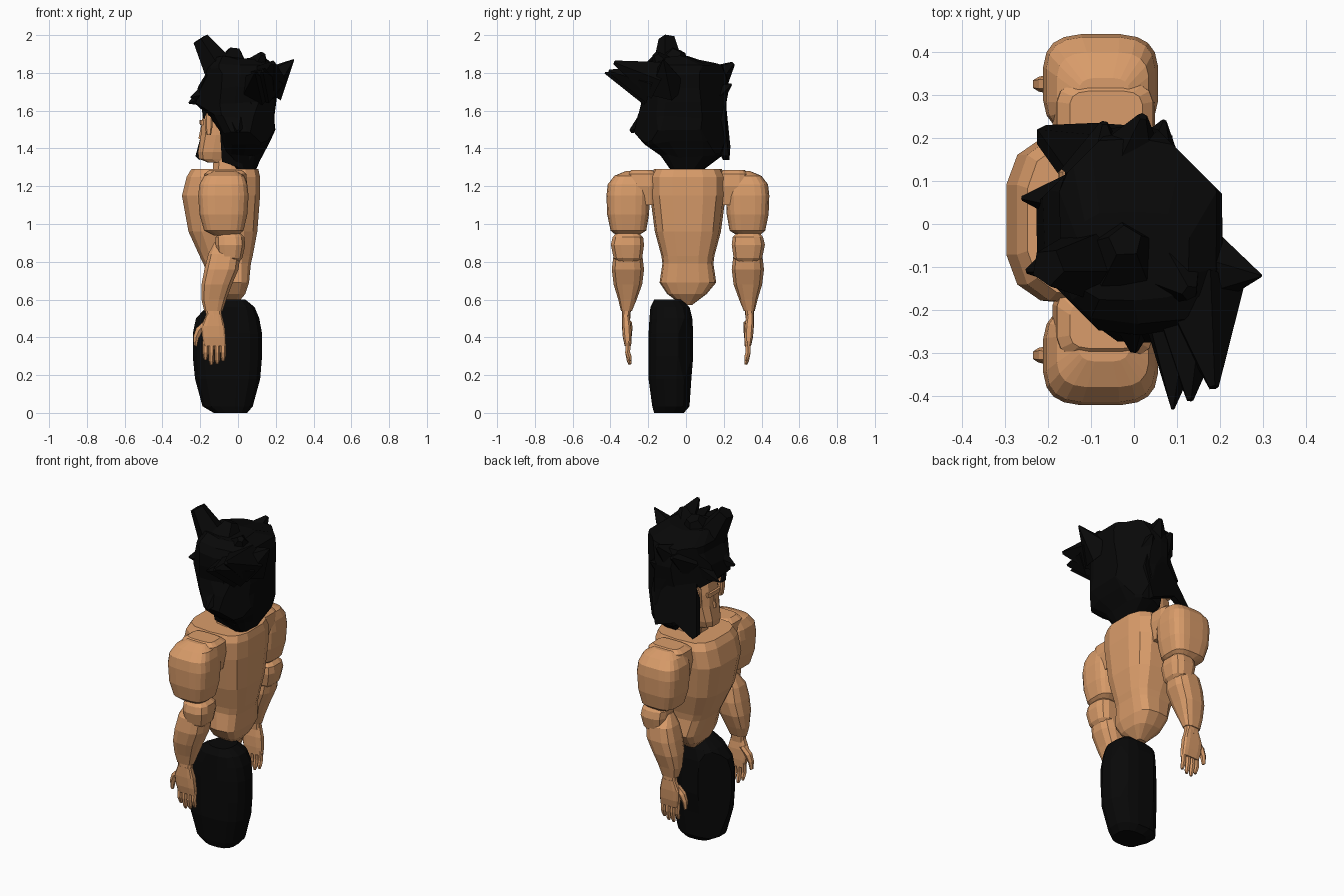
import bpy, bmesh, math, random
from mathutils import Vector

random.seed(4)
MID = 0.01  # the body is mirrored about this y


def material(name, col):
    m = bpy.data.materials.new(name)
    m.diffuse_color = (*col, 1)
    return m


SKIN = material("tan_skin", (0.70, 0.335, 0.145))
BLACK = material("soft_black", (0.0025, 0.0025, 0.0025))


def finish(bm, name, mat):
    bmesh.ops.recalc_face_normals(bm, faces=bm.faces)
    me = bpy.data.meshes.new(name)
    bm.to_mesh(me)
    bm.free()
    me.materials.append(mat)
    ob = bpy.data.objects.new(name, me)
    bpy.context.collection.objects.link(ob)
    return ob


def skin_rings(name, rings, mat):
    """Join rings of points with quads and close both ends."""
    bm = bmesh.new()
    vs = [[bm.verts.new(p) for p in r] for r in rings]
    n = len(vs[0])
    for a, b in zip(vs, vs[1:]):
        for i in range(n):
            j = (i + 1) % n
            bm.faces.new((a[i], a[j], b[j], b[i]))
    bm.faces.new(vs[0])
    bm.faces.new(vs[-1])
    return finish(bm, name, mat)


def loft(name, levels, mat, n=12, power=0.6, jitter=0.0):
    """Levels are (z, x0, x1, y0, y1); low power gives boxier sections."""
    rings = []
    for z, x0, x1, y0, y1 in levels:
        ring = []
        for i in range(n):
            t = 2 * math.pi * (i + 0.5) / n
            c, s = math.cos(t), math.sin(t)
            k = 1 + random.uniform(-jitter, jitter)
            ux = math.copysign(abs(c) ** power, c) * k
            uy = math.copysign(abs(s) ** power, s) * k
            ring.append(((x0 + x1) / 2 + ux * (x1 - x0) / 2,
                         (y0 + y1) / 2 + uy * (y1 - y0) / 2,
                         z + random.uniform(-jitter, jitter) * 0.3))
        rings.append(ring)
    return skin_rings(name, rings, mat)


def tube(name, path, mat, n=6):
    """Path holds (point, radius); sections face along the whole path."""
    axis = Vector(path[-1][0]) - Vector(path[0][0])
    q = axis.to_track_quat('Z', 'Y')
    return skin_rings(name, [[Vector(p) + q @ Vector((r * math.cos(2 * math.pi * i / n),
                      r * math.sin(2 * math.pi * i / n), 0)) for i in range(n)]
                      for p, r in path], mat)


def trim(ob, nx, ny, dist):
    """Cut away everything where nx*x + ny*y > dist and cap the cut."""
    bm = bmesh.new()
    bm.from_mesh(ob.data)
    bmesh.ops.bisect_plane(bm, geom=bm.verts[:] + bm.edges[:] + bm.faces[:],
                           plane_co=Vector((nx, ny, 0)) * dist / (nx * nx + ny * ny),
                           plane_no=(nx, ny, 0), clear_outer=True)
    bmesh.ops.holes_fill(bm, edges=[e for e in bm.edges if e.is_boundary])
    bmesh.ops.recalc_face_normals(bm, faces=bm.faces)
    bm.to_mesh(ob.data)
    bm.free()


# Torso, tapering to a pointed pelvis
loft("torso", [(0.57, -0.07, -0.01, -0.02, 0.03), (0.63, -0.13, 0.04, -0.10, 0.11),
               (0.69, -0.15, 0.06, -0.14, 0.16), (0.79, -0.185, 0.07, -0.125, 0.145),
               (0.83, -0.205, 0.08, -0.13, 0.15), (0.96, -0.265, 0.105, -0.165, 0.185),
               (1.15, -0.30, 0.12, -0.19, 0.21), (1.25, -0.275, 0.12, -0.19, 0.21),
               (1.29, -0.25, 0.11, -0.17, 0.19)], SKIN, 14, 0.6)

# Neck, head and facial features
loft("neck", [(1.24, -0.14, 0.06, -0.07, 0.09), (1.4, -0.13, 0.06, -0.06, 0.08)], SKIN, 10, 0.8)
loft("head", [(1.325, -0.16, 0.02, -0.05, 0.07), (1.345, -0.21, 0.05, -0.06, 0.08),
              (1.38, -0.215, 0.08, -0.075, 0.095), (1.47, -0.20, 0.1, -0.09, 0.11),
              (1.54, -0.195, 0.1, -0.09, 0.11), (1.63, -0.18, 0.09, -0.08, 0.10)], SKIN, 12, 0.6)
loft("brow", [(1.525, -0.203, -0.15, -0.05, 0.07), (1.55, -0.205, -0.15, -0.05, 0.07)], SKIN, 8, 0.4)
tube("nose", [((-0.188, MID, 1.52), 0.008), ((-0.198, MID, 1.45), 0.014)], SKIN)
for side, y in (("right", -0.11), ("left", 0.11)):
    loft(side + "_ear", [(z, -0.155 - w, -0.155 + w, y - 0.02, y + 0.02)
                         for z, w in ((1.47, 0.012), (1.52, 0.022), (1.57, 0.02), (1.6, 0.01))],
         SKIN, 8)


def arm_part(name, s, levels, **kw):
    """Levels give distances out from the body middle instead of y."""
    loft(name, [(z, x0, x1, *sorted((MID + s * a, MID + s * b)))
                for z, x0, x1, a, b in levels], SKIN, **kw)


# Both arms
for s, side in ((-1, "right_"), (1, "left_")):
    arm_part(side + "shoulder_joint", s, [
        (1.1, -0.17, 0.03, 0.16, 0.30), (1.2, -0.19, 0.05, 0.15, 0.32),
        (1.265, -0.18, 0.045, 0.155, 0.32), (1.287, -0.15, 0.02, 0.19, 0.30)], n=16, power=0.5)
    arm_part(side + "upper_arm", s, [
        (0.94, -0.13, 0.0, 0.26, 0.38), (0.965, -0.18, 0.03, 0.22, 0.41),
        (1.05, -0.205, 0.05, 0.205, 0.428), (1.15, -0.212, 0.057, 0.20, 0.432),
        (1.21, -0.205, 0.05, 0.20, 0.425), (1.255, -0.18, 0.035, 0.215, 0.39),
        (1.28, -0.13, -0.01, 0.23, 0.33)], n=20, power=0.58)
    arm_part(side + "elbow", s, [
        (0.79, -0.07, 0.0, 0.27, 0.36), (0.82, -0.11, 0.025, 0.24, 0.395),
        (0.89, -0.12, 0.04, 0.23, 0.41), (0.93, -0.12, 0.035, 0.235, 0.40),
        (0.955, -0.10, 0.01, 0.26, 0.38)], n=12, power=0.7)
    arm_part(side + "forearm", s, [
        (0.905, -0.125, -0.06, 0.27, 0.34), (0.84, -0.16, 0.015, 0.24, 0.395),
        (0.76, -0.18, 0.005, 0.23, 0.405), (0.68, -0.195, -0.03, 0.24, 0.395),
        (0.60, -0.195, -0.06, 0.27, 0.37), (0.54, -0.18, -0.08, 0.295, 0.355)], n=12, power=0.7)
    arm_part(side + "wrist", s, [
        (0.57, -0.175, -0.085, 0.30, 0.35), (0.50, -0.17, -0.085, 0.305, 0.35)], n=10)
    arm_part(side + "palm", s, [
        (0.52, -0.17, -0.085, 0.31, 0.35), (0.46, -0.195, -0.07, 0.30, 0.35),
        (0.40, -0.19, -0.065, 0.298, 0.345), (0.355, -0.18, -0.065, 0.30, 0.335)], n=12, power=0.5)
    y = MID + s * 0.315
    for i, end in enumerate((0.28, 0.255, 0.26, 0.275)):
        x = -0.172 + 0.031 * i
        tube(f"{side}finger_{i + 1}", [((x, y, 0.38), 0.016), ((x, y + s * 0.004, 0.32), 0.015),
             ((x, y - s * 0.004, end + 0.02), 0.014), ((x, y - s * 0.008, end), 0.008)], SKIN)
    tube(side + "thumb", [((-0.165, y, 0.48), 0.02), ((-0.205, y, 0.44), 0.021),
         ((-0.222, y, 0.40), 0.017), ((-0.226, y, 0.355), 0.01)], SKIN)

# Single rounded trouser leg, flattened on two corners
leg = loft("trouser_leg", [(0.0, -0.13, 0.05, -0.17, -0.01), (0.035, -0.19, 0.08, -0.18, 0.02),
                           (0.18, -0.23, 0.12, -0.20, 0.03), (0.30, -0.242, 0.13, -0.20, 0.04),
                           (0.42, -0.242, 0.13, -0.20, 0.04), (0.50, -0.225, 0.115, -0.195, 0.035),
                           (0.56, -0.17, 0.09, -0.19, 0.02), (0.60, -0.10, 0.04, -0.17, -0.02)],
           BLACK, 16, 0.75)
trim(leg, 1, 1, 0.085)
trim(leg, -1, 1, 0.145)

# Main mass of jagged hair, with its corners sliced flat
hair = loft("hair_mass", [(1.28, 0.0, 0.09, -0.07, 0.07), (1.36, -0.075, 0.13, -0.14, 0.19),
                          (1.43, -0.085, 0.17, -0.22, 0.215), (1.49, -0.095, 0.195, -0.285, 0.22),
                          (1.57, -0.15, 0.20, -0.265, 0.22), (1.64, -0.235, 0.20, -0.24, 0.22),
                          (1.72, -0.215, 0.205, -0.25, 0.22), (1.79, -0.18, 0.21, -0.26, 0.22),
                          (1.84, -0.17, 0.19, -0.23, 0.20), (1.88, -0.13, 0.13, -0.18, 0.03)],
            BLACK, 14, 0.6, 0.04)
for nx, ny, dist in ((1, 1, 0.275), (-1, -1, 0.33), (-1, 1, 0.275), (1, -1, 0.34)):
    trim(hair, nx, ny, dist)

# Hair spikes: base, base radius, tip, tip radius
spikes = [((-0.10, -0.09, 1.82), 0.09, (-0.20, -0.10, 1.98), 0.045),
          ((-0.03, -0.08, 1.82), 0.11, (-0.02, -0.04, 1.92), 0.04),
          ((0.15, -0.10, 1.73), 0.11, (0.295, -0.12, 1.87), 0.004),
          ((0.10, -0.19, 1.72), 0.10, (0.09, -0.43, 1.80), 0.004),
          ((0.13, -0.18, 1.74), 0.11, (0.13, -0.41, 1.81), 0.008),
          ((0.15, -0.15, 1.76), 0.11, (0.185, -0.38, 1.855), 0.012),
          ((0.08, -0.10, 1.80), 0.10, (0.13, -0.16, 1.90), 0.02),
          ((-0.02, 0.12, 1.74), 0.11, (0.02, 0.25, 1.85), 0.012),
          ((-0.08, 0.12, 1.74), 0.09, (-0.07, 0.235, 1.80), 0.01),
          ((0.04, 0.14, 1.68), 0.08, (0.07, 0.24, 1.74), 0.006),
          ((-0.14, 0.06, 1.69), 0.07, (-0.26, 0.06, 1.64), 0.006),
          ((-0.14, -0.08, 1.70), 0.08, (-0.25, -0.11, 1.67), 0.006),
          ((0.0, -0.18, 1.56), 0.08, (0.0, -0.295, 1.49), 0.01)]
for i, (a, ra, b, rb) in enumerate(spikes):
    tube(f"hair_spike_{i + 1}", [(a, ra), (b, rb)], BLACK, 5)

# Sheets of hair hanging beside the face
left_lock = [(-0.15, 0.08, 1.64), (0.04, 0.16, 1.8), (0.09, 0.17, 1.55), (0.05, 0.19, 1.36),
             (-0.09, 0.20, 1.41), (-0.205, 0.195, 1.34), (-0.225, 0.185, 1.36)]
right_lock = [(-0.2, -0.085, 1.67), (-0.185, -0.085, 1.56), (-0.13, -0.09, 1.54),
              (-0.095, -0.10, 1.49), (-0.085, -0.07, 1.33), (0.03, -0.05, 1.29),
              (0.1, -0.13, 1.4), (0.1, -0.2, 1.55), (0.05, -0.21, 1.7)]
for name, pts, dy in (("left_lock", left_lock, 0.035), ("right_lock", right_lock, -0.03)):
    skin_rings(name, [pts, [(x, y + dy, z) for x, y, z in pts]], BLACK)
